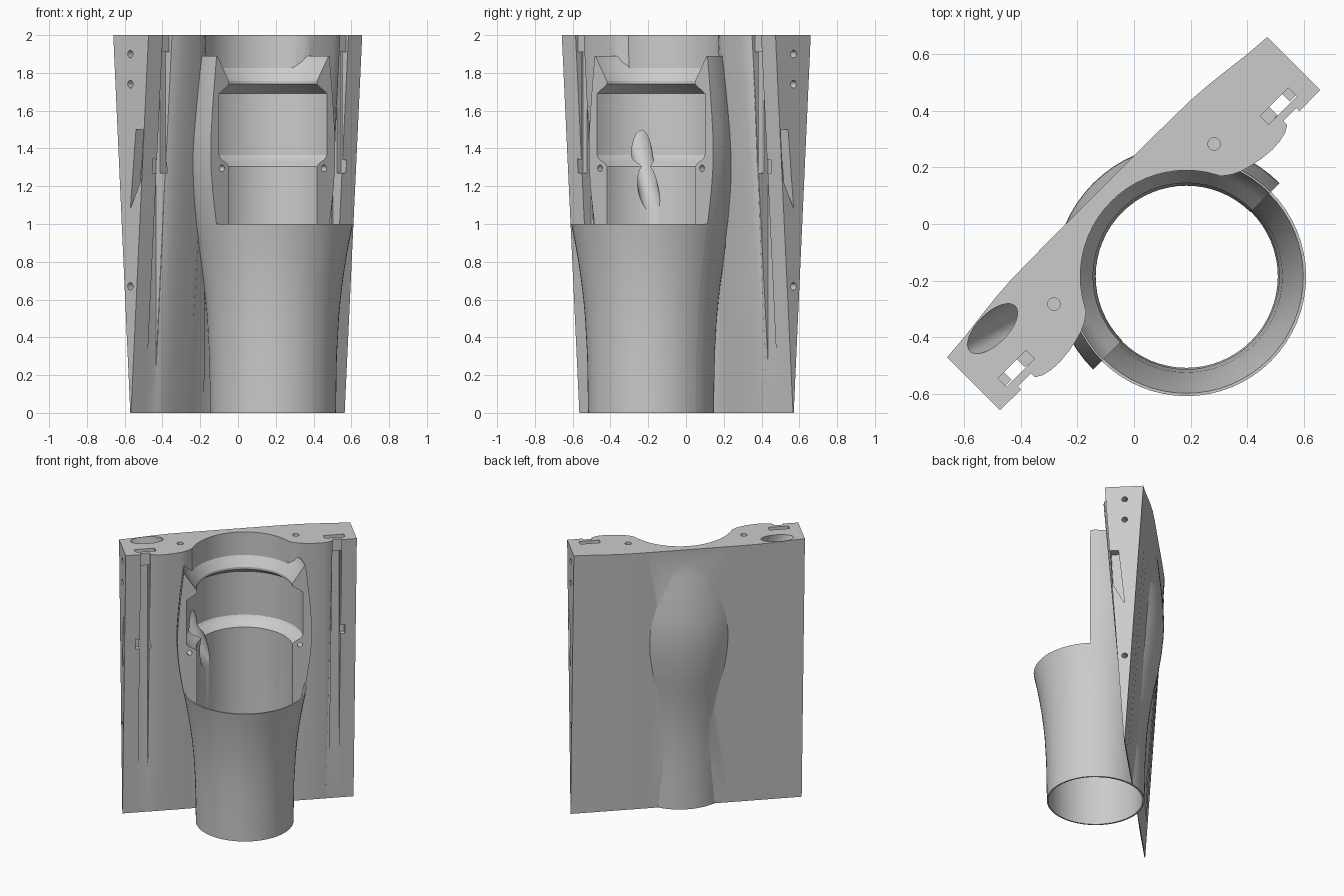
import bpy, bmesh, math
from mathutils import Vector

cube = bpy.data.objects.get("Cube")
if cube:
    bpy.data.objects.remove(cube, do_unlink=True)

AXIS = 0.262          # distance of the tube axis in front of the plate
N = 64

grey = bpy.data.materials.new("plain grey")
grey.use_nodes = True
grey.diffuse_color = (0.6, 0.6, 0.6, 1)
grey.node_tree.nodes["Principled BSDF"].inputs["Base Color"].default_value = (0.6, 0.6, 0.6, 1)


def loft(name, rings):
    """Closed solid through rings of (across, forward, up) points."""
    bm = bmesh.new()
    vs = [[bm.verts.new((u, -v, z)) for u, v, z in r] for r in rings]
    n = len(vs[0])
    for a, b in zip(vs, vs[1:]):
        for i in range(n):
            j = (i + 1) % n
            bm.faces.new((a[i], a[j], b[j], b[i]))
    bm.faces.new(vs[0])
    bm.faces.new(vs[-1])
    bmesh.ops.recalc_face_normals(bm, faces=bm.faces)
    me = bpy.data.meshes.new(name)
    bm.to_mesh(me)
    bm.free()
    me.materials.append(grey)
    ob = bpy.data.objects.new(name, me)
    bpy.context.collection.objects.link(ob)
    return ob


def turned(name, profile, half=False):
    """Solid of revolution about the tube axis, or only its rear half."""
    if half:
        angles = [math.pi + math.pi * i / (N // 2) for i in range(N // 2 + 1)]
    else:
        angles = [math.tau * i / N for i in range(N)]
    return loft(name, [[(r * math.cos(a), AXIS + r * math.sin(a), z) for a in angles]
                       for r, z in profile])


def box(name, u0, u1, v0, v1, z0, z1):
    return loft(name, [[(u0, v0, z), (u1, v0, z), (u1, v1, z), (u0, v1, z)] for z in (z0, z1)])


def rod(name, p0, p1, r):
    p0, p1 = Vector(p0), Vector(p1)
    q = (p1 - p0).to_track_quat('Z', 'Y')
    circle = [q @ Vector((r * math.cos(a), r * math.sin(a), 0))
              for a in (math.tau * i / 20 for i in range(20))]
    return loft(name, [[p + c for c in circle] for p in (p0, p1)])


def combine(target, other, operation='DIFFERENCE'):
    m = target.modifiers.new("cut", 'BOOLEAN')
    m.operation = operation
    m.solver = 'EXACT'
    m.object = other
    bpy.context.view_layer.objects.active = target
    bpy.ops.object.modifier_apply(modifier=m.name)
    bpy.data.objects.remove(other, do_unlink=True)


# Wedge-shaped mounting plate, thin at the bottom
front = [(0.8, 0.13), (0.7, 0.132), (0.635, 0.133), (0.605, 0.15), (0.57, 0.158), (0.53, 0.16),
         (0.48, 0.155), (0.44, 0.147), (0.4, 0.136), (0.37, 0.122), (0.34, 0.1), (0.25, 0)]
back = [(0.8, -0.134), (0.7, -0.142), (0.62, -0.152), (0.53, -0.162), (0.45, -0.168), (0.3, -0.17)]
outline = front + [(-u, v) for u, v in reversed(front)]
outline += [(-u, v) for u, v in back] + list(reversed(back))
body = loft("plate_with_housing",
            [[(u, v * s - 0.004 * (1 - s), z) for u, v in outline]
             for z, s in ((0, 0.02), (2, 1))])

# Rear half of the swollen housing, with a funnel mouth
lower = [(0.333, 0), (0.338, 0.3), (0.349, 0.5), (0.358, 0.6), (0.37, 0.7), (0.385, 0.8),
         (0.402, 0.9), (0.423, 1)]
upper = [(0.437, 1.08), (0.452, 1.18), (0.462, 1.28), (0.466, 1.37), (0.464, 1.46),
         (0.457, 1.56), (0.446, 1.68), (0.434, 1.79), (0.422, 1.89)]
housing = turned("housing", lower + upper, half=True)
combine(housing, turned("funnel", [(0.33, 1.757), (0.416, 1.889), (0.42, 1.95)]))
combine(body, housing, 'UNION')

# Stepped bore and the scallop above it
combine(body, turned("bore", [(0.32, -0.1), (0.321, 0.05), (0.33, 0.5), (0.33, 1.305),
                              (0.345, 1.32), (0.39, 1.345), (0.403, 1.365), (0.403, 1.69),
                              (0.33, 1.74), (0.33, 1.757), (0.375, 1.826), (0.375, 2.1)]))

# Slanted passage from the top face into the bore
rings = []
for t in (-0.08, 0, 0.5, 1, 1.25):
    cu, cv, cz = -0.615 + 0.373 * t, -0.092 + 0.132 * t, 2 - 0.82 * t
    k = min(max(t, 0), 1)
    rings.append([(cu + (0.113 - 0.058 * k) * math.cos(a), cv + 0.054 * math.sin(a), cz)
                  for a in (math.tau * i / 32 for i in range(32))])
combine(body, loft("passage", rings))

for s in (-1, 1):
    # T-shaped rail slot
    a, b = sorted((s * 0.585, s * 0.725))
    c, d = sorted((s * 0.63, s * 0.695))
    combine(body, box("slot", a, b, 0.045, 0.088, 1.27, 2.1))
    combine(body, box("neck", c, d, 0.016, 0.4, 0.2, 1.91))
    combine(body, box("notch", c, d, 0.115, 0.4, 1.87, 2.1))
    # Wedge pocket in the end face
    pocket = [(0.036, 1.5), (0.09, 1.5), (0.077, 1.24), (-0.006, 1.08)]
    combine(body, loft("pocket", [[(s * u, v, z) for v, z in pocket] for u in (0.74, 0.9)]))
    # Screw holes in the end, the top and the housing face
    for z in (0.67, 1.74, 1.9):
        combine(body, rod("end_hole", (s * 0.73, -0.006, z), (s * 0.9, -0.006, z), 0.02))
    combine(body, rod("top_hole", (s * 0.4, 0, 1.9), (s * 0.4, 0, 2.1), 0.022))
    combine(body, rod("face_hole", (s * 0.382, 0.18, 1.295), (s * 0.382, 0.35, 1.295), 0.018))

# Thin front wall of the lower tube
section = lower + [(r - 0.01, z) for r, z in reversed(lower)]
wall = loft("front_tube_wall",
            [[(r * math.cos(a), AXIS + r * math.sin(a), z) for r, z in section]
             for a in (math.pi * i / (N // 2) for i in range(N // 2 + 1))])

# Turn the finished parts to their diagonal stance
bpy.ops.object.select_all(action='DESELECT')
for ob in (body, wall):
    ob.rotation_euler.z = math.radians(45)
    ob.select_set(True)
bpy.context.view_layer.objects.active = body
bpy.ops.object.shade_smooth_by_angle(angle=math.radians(30))
